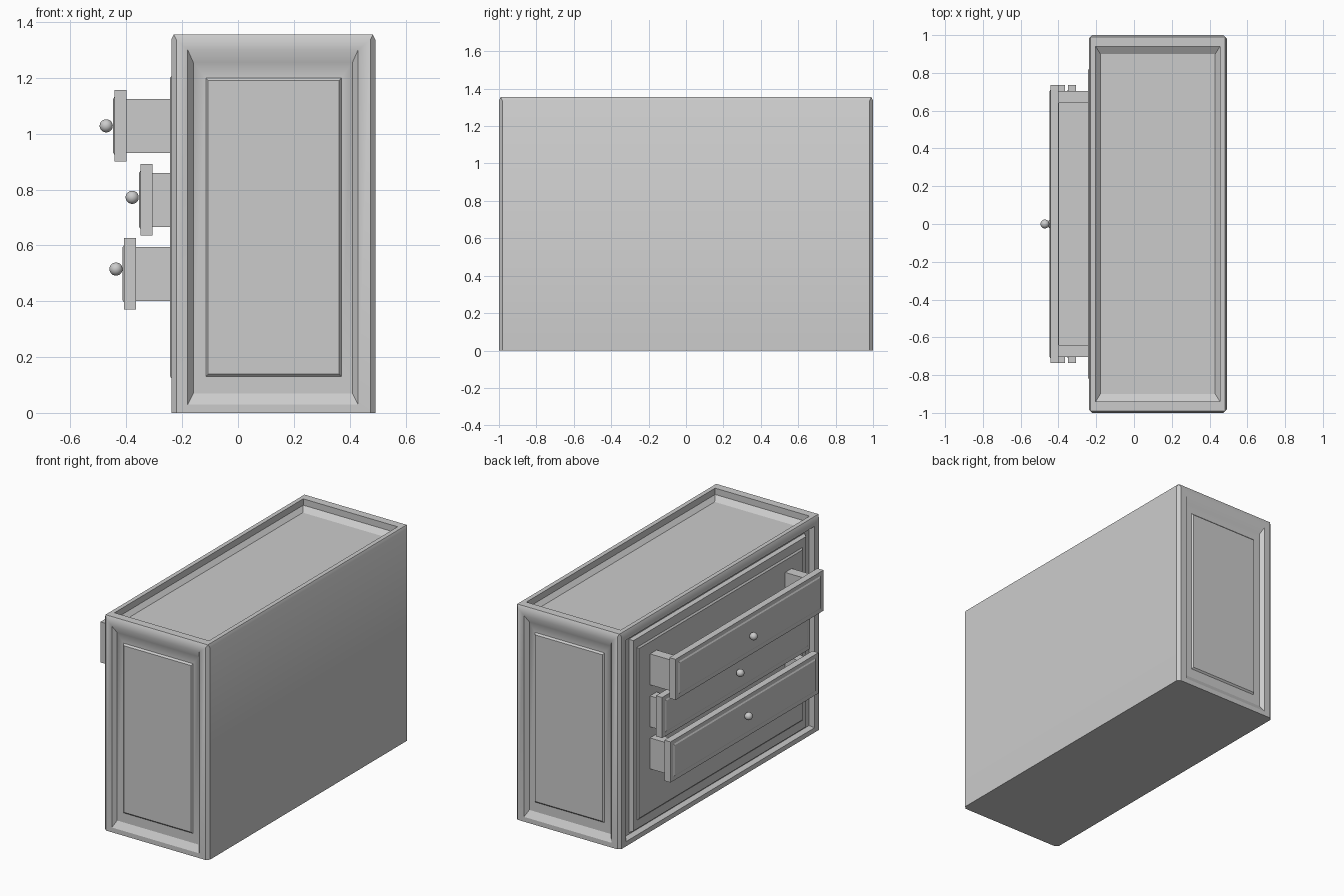
import bpy, bmesh
from mathutils import Vector

if "Cube" in bpy.data.objects:
    bpy.data.objects.remove(bpy.data.objects["Cube"])


def add_box(bm, lo, hi):
    c = [(a + b) / 2 for a, b in zip(lo, hi)]
    verts = bmesh.ops.create_cube(bm, size=1)["verts"]
    for v in verts:
        v.co = Vector([c[i] + v.co[i] * (hi[i] - lo[i]) for i in range(3)])


def facing(bm, normal):
    bm.normal_update()
    n = Vector(normal)
    return max((f for f in bm.faces if f.normal.dot(n) > 0.99), key=lambda f: f.calc_area())


def panel(bm, normal, rings):
    """Nested rectangles on a face; ring = (lo_a, hi_a, lo_b, hi_b, height along normal)."""
    face = facing(bm, normal)
    k = [abs(n) for n in normal].index(1)
    a, b = [i for i in range(3) if i != k]
    level = face.calc_center_median()[k]
    for la, ha, lb, hb, h in rings:
        c = face.calc_center_median()
        face = bmesh.ops.extrude_discrete_faces(bm, faces=[face])["faces"][0]
        for v in face.verts:
            v.co[a] = la if v.co[a] < c[a] else ha
            v.co[b] = lb if v.co[b] < c[b] else hb
            v.co[k] = level + normal[k] * h


def finish(bm, name):
    bmesh.ops.recalc_face_normals(bm, faces=bm.faces)
    me = bpy.data.meshes.new(name)
    bm.to_mesh(me)
    bm.free()
    ob = bpy.data.objects.new(name, me)
    bpy.context.collection.objects.link(ob)
    return ob


def smooth(ob, angle):
    bpy.ops.object.select_all(action='DESELECT')
    ob.select_set(True)
    bpy.context.view_layer.objects.active = ob
    bpy.ops.object.shade_smooth_by_angle(angle=angle)


# cabinet body: chamfered box with framed panels on the ends, drawer side and top
X0, X1, H = -0.239, 0.492, 1.355
bm = bmesh.new()
add_box(bm, (X0, -1, 0), (X1, 1, H))
edges = [e for e in bm.edges if max(v.co.z for v in e.verts) > 0.1]
bmesh.ops.bevel(bm, geom=edges, offset=0.018, segments=1, affect='EDGES', profile=0.5)
for v in bm.verts:  # steeper chamfer around the top
    if v.co.z > H - 0.001:
        v.co.x += 0.009 if v.co.x > 0 else -0.009
        v.co.y += 0.009 if v.co.y > 0 else -0.009
for s in (-1, 1):
    panel(bm, (0, s, 0), [(-0.18, 0.43, 0.03, 1.30, 0), (-0.16, 0.41, 0.07, 1.255, -0.025),
                          (-0.115, 0.37, 0.13, 1.20, -0.025), (-0.107, 0.362, 0.14, 1.19, -0.015)])
panel(bm, (-1, 0, 0), [(-0.94, 0.94, 0.03, 1.30, 0), (-0.92, 0.92, 0.045, 1.285, -0.025),
                       (-0.875, 0.875, 0.055, 1.275, -0.025), (-0.86, 0.86, 0.065, 1.265, -0.004),
                       (-0.825, 0.825, 0.12, 1.21, -0.004), (-0.815, 0.815, 0.13, 1.20, 0.004)])
panel(bm, (0, 0, 1), [(-0.203, 0.455, -0.94, 0.94, 0), (-0.203, 0.455, -0.94, 0.94, -0.04),
                      (-0.178, 0.43, -0.90, 0.90, -0.065)])
smooth(finish(bm, "cabinet_body"), 0.55)

# drawers, each pulled out by a different amount: (front x, front bottom z, knob z)
for tag, x, z, kz in [("top", -0.443, 0.90, 1.028), ("middle", -0.35, 0.635, 0.772),
                      ("bottom", -0.408, 0.37, 0.515)]:
    # open tray
    bm = bmesh.new()
    bx = x + 0.043
    add_box(bm, (bx, -0.705, z + 0.03), (bx + 0.5, 0.705, z + 0.225))
    panel(bm, (0, 0, 1), [(bx + 0.004, bx + 0.45, -0.64, 0.64, 0),
                          (bx + 0.004, bx + 0.45, -0.64, 0.64, -0.165)])
    finish(bm, tag + "_drawer_tray")
    # front slab with a slightly raised field
    bm = bmesh.new()
    add_box(bm, (x, -0.737, z), (x + 0.043, 0.737, z + 0.256))
    panel(bm, (-1, 0, 0), [(-0.71, 0.71, z + 0.025, z + 0.231, 0),
                           (-0.70, 0.70, z + 0.033, z + 0.223, 0.005)])
    finish(bm, tag + "_drawer_front")
    # round knob
    bpy.ops.mesh.primitive_uv_sphere_add(segments=24, ring_count=16, radius=0.0235,
                                         location=(x - 0.029, 0, kz))
    bpy.context.object.name = tag + "_drawer_knob"
    bpy.ops.object.shade_smooth()
